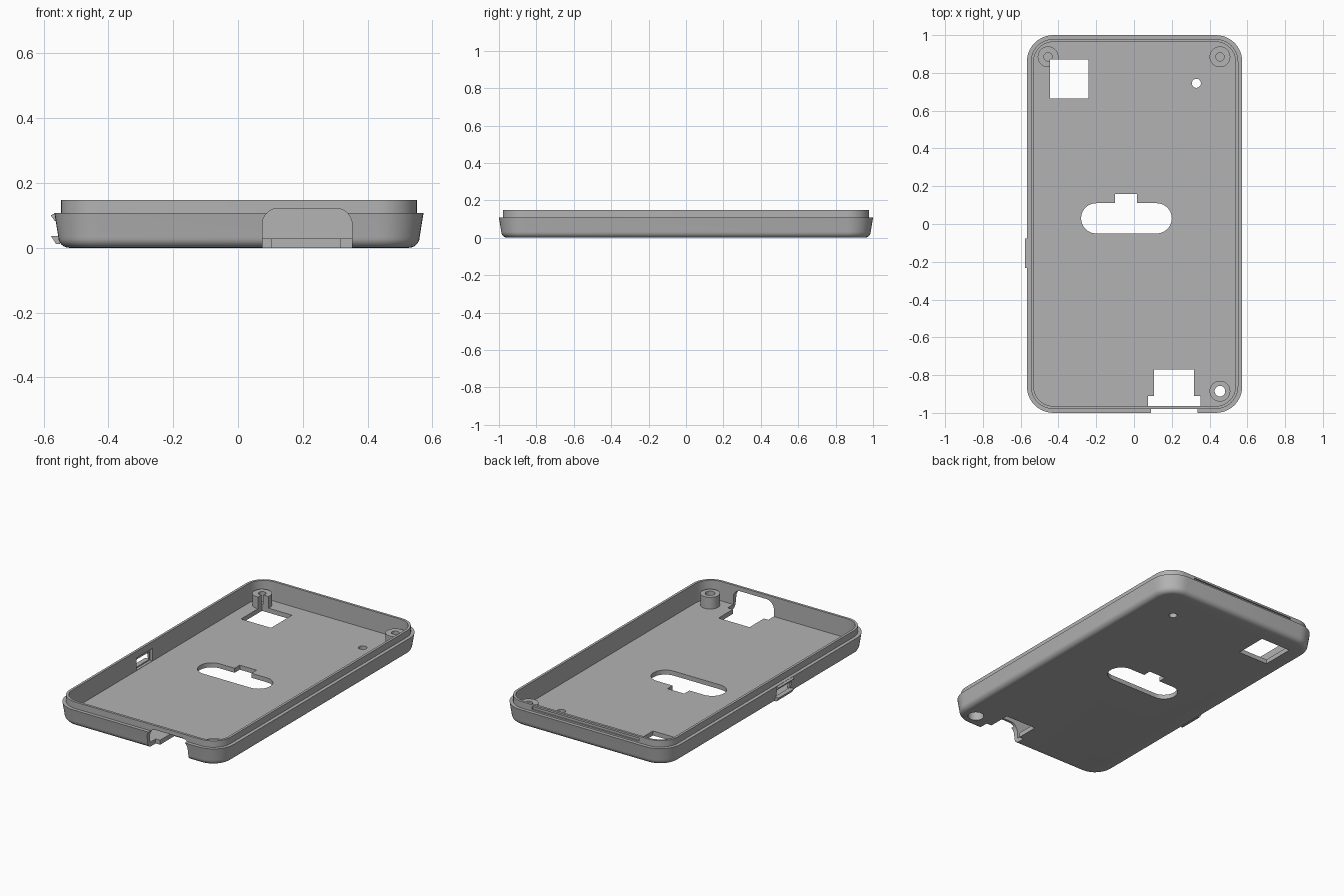
import bpy, bmesh, math

if "Cube" in bpy.data.objects:
    bpy.data.objects.remove(bpy.data.objects["Cube"])

CX = 0.003                     # body centre in x
HX, HY, R = 0.57, 1.0, 0.14    # outer half sizes and corner radius
FLOOR, STEP, RIM = 0.028, 0.108, 0.148

grey = bpy.data.materials.new("grey plastic")
grey.diffuse_color = (0.45, 0.45, 0.45, 1)
grey.use_nodes = True
grey.node_tree.nodes["Principled BSDF"].inputs["Base Color"].default_value = grey.diffuse_color


def finish(bm, name):
    bmesh.ops.recalc_face_normals(bm, faces=bm.faces)
    me = bpy.data.meshes.new(name)
    bm.to_mesh(me)
    bm.free()
    ob = bpy.data.objects.new(name, me)
    bpy.context.collection.objects.link(ob)
    me.materials.append(grey)
    return ob


def rounded(x0, x1, y0, y1, r, n=10):
    """Outline of a rounded rectangle, counter-clockwise."""
    pts = []
    for k, (cx, cy) in enumerate([(x1 - r, y1 - r), (x0 + r, y1 - r),
                                  (x0 + r, y0 + r), (x1 - r, y0 + r)]):
        for i in range(n + 1):
            a = (k + i / n) * math.pi / 2
            pts.append((cx + r * math.cos(a), cy + r * math.sin(a)))
    return pts


def loft(rings, name):
    """Closed solid through rings of 3D points."""
    bm = bmesh.new()
    vs = [[bm.verts.new(p) for p in ring] for ring in rings]
    n = len(vs[0])
    for a, b in zip(vs, vs[1:]):
        for i in range(n):
            j = (i + 1) % n
            bm.faces.new((a[i], a[j], b[j], b[i]))
    bm.faces.new(vs[0][::-1])
    bm.faces.new(vs[-1])
    return finish(bm, name)


def prism(pts, a, b, axis, name):
    """Extrude a 2D outline from a to b along z or y."""
    put = (lambda p, t: (p[0], p[1], t)) if axis == "z" else (lambda p, t: (p[0], t, p[1]))
    return loft([[put(p, t) for p in pts] for t in (a, b)], name)


def box(x0, x1, y0, y1, z0, z1, name="cutter"):
    return prism([(x0, y0), (x1, y0), (x1, y1), (x0, y1)], z0, z1, "z", name)


def cyl(x, y, r, z0, z1, name="cutter", n=32):
    pts = [(x + r * math.cos(2 * math.pi * i / n), y + r * math.sin(2 * math.pi * i / n))
           for i in range(n)]
    return prism(pts, z0, z1, "z", name)


def cut(ob, *cutters):
    bpy.context.view_layer.objects.active = ob
    for c in cutters:
        c.hide_render = True
        m = ob.modifiers.new("cut", "BOOLEAN")
        m.operation, m.solver, m.object = "DIFFERENCE", "EXACT", c
        bpy.ops.object.modifier_apply(modifier=m.name)
        bpy.data.objects.remove(c)


# Tray: bottom fillet, drafted wall, step, lip, then the inside down to the floor
profile = [(0.012 + 0.034 * (1 - math.sin(t)), 0.034 * (1 - math.cos(t)))
           for t in [i * math.pi / 12 for i in range(7)]]
profile += [(0, STEP), (0.021, STEP), (0.021, RIM), (0.036, RIM), (0.036, FLOOR)]
tray = loft([[(x, y, z) for x, y in rounded(CX - HX + d, CX + HX - d, -HY + d, HY - d, R - d)]
             for d, z in profile], "tray")

# Square window, slot with notch, small hole
SQ = (-0.445, -0.24, 0.665, 0.87, -0.1, 0.2)
cut(tray, box(*SQ),
    prism(rounded(-0.28, 0.20, -0.05, 0.11, 0.0799), -0.1, 0.06, "z", "cutter"),
    box(-0.10, 0.015, 0.03, 0.16, -0.1, 0.06),
    cyl(0.33, 0.745, 0.024, -0.1, 0.06))

# Front plug opening under the lip, and the floor cut behind it
cut(tray, prism(rounded(0.075, 0.352, -0.2, 0.122, 0.05), -1.1, -0.91, "y", "cutter"),
    box(0.105, 0.317, -0.93, -0.77, -0.1, 0.06))

# Groove in the back lip
cut(tray, box(-0.365, 0.365, 0.97, 1.05, 0.118, 0.136))

# Side switch window with a pocket on the inside
cut(tray, box(-0.7, -0.5, -0.225, -0.085, 0.037, 0.083),
    box(-0.548, -0.5, -0.232, -0.078, 0.030, 0.106))

# Ridges above and below the switch window
for name, pts in (("upper_ridge", [(-0.55, 0.106), (-0.567, 0.106), (-0.578, 0.100),
                                   (-0.566, 0.083), (-0.55, 0.083)]),
                  ("lower_ridge", [(-0.55, 0.037), (-0.578, 0.037), (-0.562, 0.012),
                                   (-0.55, 0.012)])):
    prism(pts, -0.232, -0.078, "y", name)

# Screw posts: two blind ones at the back, one open at the front
PX, PY, PR, TOP = 0.455, 0.885, 0.055, 0.10
post_l = cyl(-PX, PY, PR, FLOOR - 0.005, TOP, "back_left_post")
cut(post_l, cyl(-PX, PY, 0.022, 0.04, 0.2), box(*SQ))
post_r = cyl(PX, PY, PR, FLOOR - 0.005, TOP, "back_right_post")
cut(post_r, cyl(PX, PY, 0.022, 0.04, 0.2))
post_f = cyl(PX, -PY, PR, FLOOR - 0.005, TOP, "front_post")
for ob in (tray, post_f):
    cut(ob, cyl(PX, -PY, 0.028, -0.1, 0.2), cyl(PX, -PY, 0.046, -0.1, 0.07))

# Smooth the rounded surfaces, keep the edges sharp
for ob in bpy.data.objects:
    ob.select_set(True)
bpy.context.view_layer.objects.active = tray
bpy.ops.object.shade_smooth_by_angle(angle=math.radians(30))
